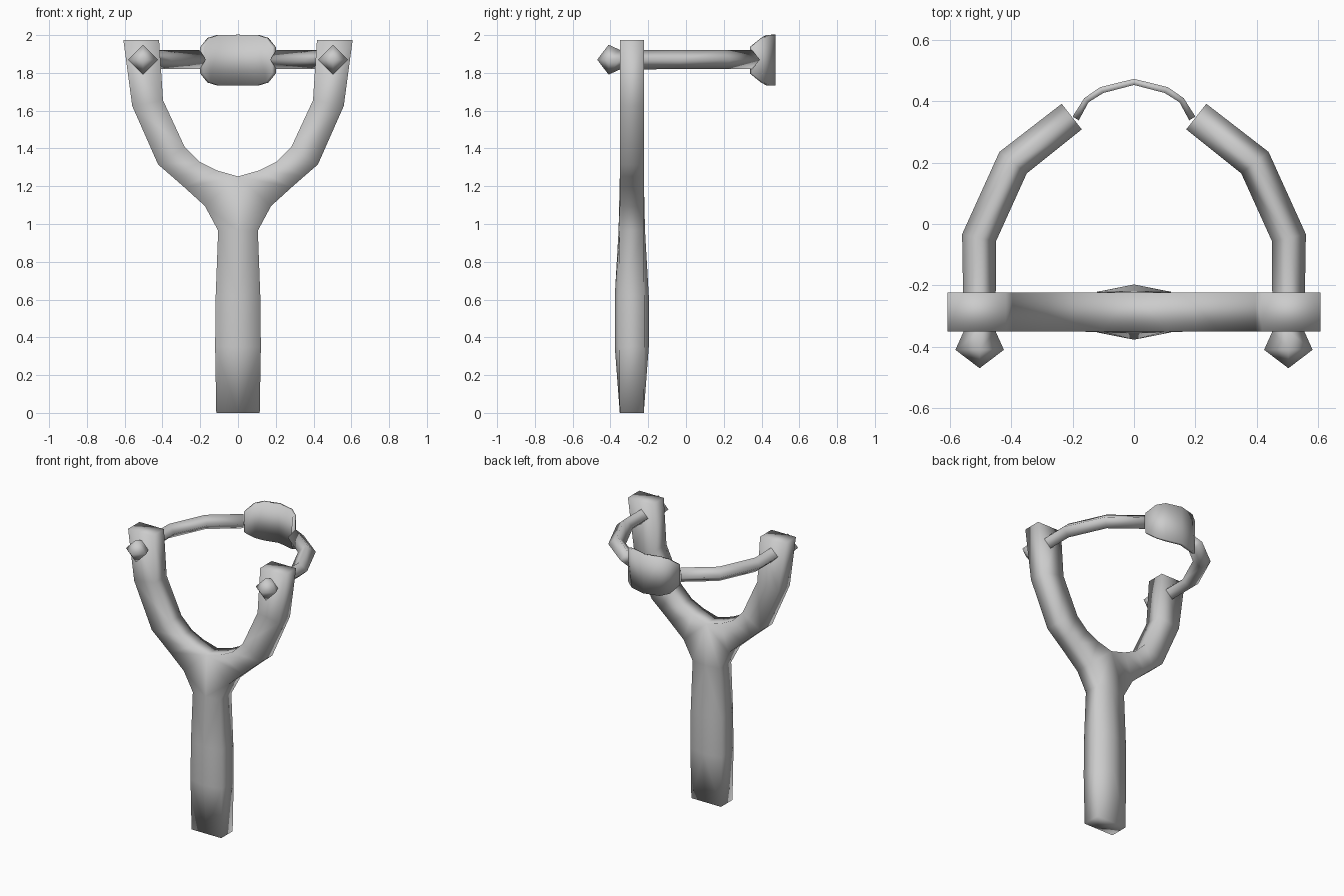
import bpy, bmesh
from mathutils import Vector

if "Cube" in bpy.data.objects:
    bpy.data.objects.remove(bpy.data.objects["Cube"])

grey = bpy.data.materials.new("plain_grey")
grey.diffuse_color = (0.6, 0.6, 0.6, 1)
grey.use_nodes = True
grey.node_tree.nodes["Principled BSDF"].inputs["Base Color"].default_value = grey.diffuse_color


def finish(name, bm):
    """Turn a half model into a smooth object mirrored across x = 0."""
    bmesh.ops.recalc_face_normals(bm, faces=bm.faces)
    me = bpy.data.meshes.new(name)
    bm.to_mesh(me)
    bm.free()
    me.materials.append(grey)
    me.shade_smooth()
    ob = bpy.data.objects.new(name, me)
    bpy.context.collection.objects.link(ob)
    mod = ob.modifiers.new("mirror", "MIRROR")
    mod.use_clip = True
    return ob


def loft(bm, rings, cap_start=True, cap_end=True, open_side=None):
    """Bridge rings of points; open_side(ring, side) tells which quads to leave out."""
    vs = [[bm.verts.new(p) for p in r] for r in rings]
    n = len(rings[0])
    for i in range(len(vs) - 1):
        for j in range(n):
            if open_side and open_side(i, j):
                continue
            k = (j + 1) % n
            bm.faces.new((vs[i][j], vs[i][k], vs[i + 1][k], vs[i + 1][j]))
    if cap_start:
        bm.faces.new(vs[0])
    if cap_end:
        bm.faces.new(vs[-1])
    return vs


# Forked frame: (inner x, inner z, outer x, outer z, inner half depth, outer half depth)
Y = -0.287
D = 0.0635
frame = [
    (0, 0, .115, 0, D, D),
    (0, .35, .121, .35, .09, .066),
    (0, .62, .118, .62, .09, .066),
    (0, .965, .105, .965, .07, D),
    (0, 1.252, .175, 1.095, D, D),
    (.11, 1.283, .285, 1.195, D, D),
    (.20, 1.327, .35, 1.252, D, D),
    (.282, 1.407, .423, 1.315, D, D),
    (.397, 1.655, .56, 1.625, D, D),
    (.418, 1.975, .607, 1.975, D, D),
]
bm = bmesh.new()
loft(bm, [[(a, Y - di, b), (c, Y - do, d), (c, Y + do, d), (a, Y + di, b)]
          for a, b, c, d, di, do in frame],
     open_side=lambda i, j: j == 3 and i < 4)
finish("forked_frame", bm)

# Elastic bands: diamond tube with a pointed peg at the front end
ZB = 1.87
path = [(.503, -.47, .0), (.503, -.41, .079), (.503, -.35, .052),
        (.505, -.045, .055), (.394, .2, .055), (.203, .35, .053)]
pts = [Vector((x, y, ZB)) for x, y, r in path]
bm = bmesh.new()
rings = []
for i in range(1, len(pts)):
    a = (pts[i] - pts[i - 1]).normalized()
    b = (pts[i + 1] - pts[i]).normalized() if i + 1 < len(pts) else a
    t = (a + b).normalized()
    side = Vector((t.y, -t.x, 0)) / max(t.dot(a), .5)
    r = path[i][2]
    up = Vector((0, 0, r if i < 3 else .05))
    rings.append([pts[i] + side * r, pts[i] + up, pts[i] - side * r, pts[i] - up])
first = loft(bm, rings, cap_start=False)[0]
tip = bm.verts.new(pts[0])
for j in range(4):
    bm.faces.new((tip, first[j], first[(j + 1) % 4]))
finish("elastic_band", bm)

# Pouch: thin curved pad (outer x, outer y, inner x, inner y, half height)
pouch = [(0, .473, 0, .453, .135), (.11, .446, .10, .427, .134),
         (.162, .41, .148, .397, .118), (.2, .35, .18, .338, .07)]
bm = bmesh.new()
loft(bm, [[(a, b, 1.867 - h), (a, b, 1.867 + h), (c, d, 1.867 + h), (c, d, 1.867 - h)]
          for a, b, c, d, h in pouch], cap_start=False)
finish("pouch", bm)
